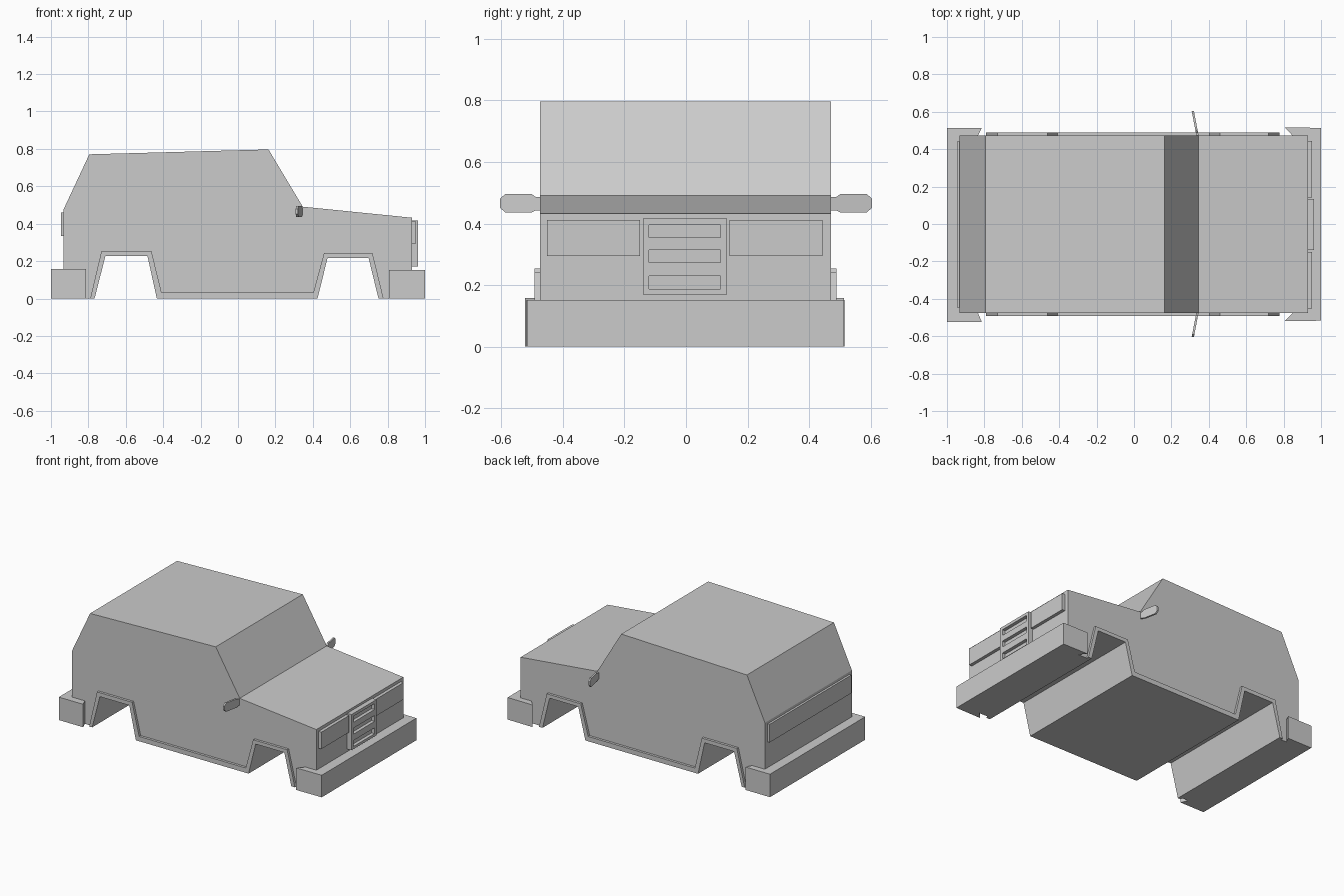
import bpy, bmesh

cube = bpy.data.objects.get("Cube")
if cube:
    bpy.data.objects.remove(cube, do_unlink=True)

# One plain grey for the whole vehicle
grey = bpy.data.materials.new("plain_grey")
grey.use_nodes = True
colour = (0.6, 0.6, 0.6, 1)
grey.diffuse_color = colour
grey.node_tree.nodes["Principled BSDF"].inputs["Base Color"].default_value = colour


def prism(name, outline, place, low, high):
    """Extrude a 2D outline from low to high; place(a, b, depth) gives x, y, z."""
    bm = bmesh.new()
    ends = [[bm.verts.new(place(a, b, d)) for a, b in outline] for d in (low, high)]
    for ring in ends:
        bm.faces.new(ring)
    count = len(outline)
    for i in range(count):
        j = (i + 1) % count
        bm.faces.new((ends[0][i], ends[0][j], ends[1][j], ends[1][i]))
    bmesh.ops.recalc_face_normals(bm, faces=bm.faces)
    mesh = bpy.data.meshes.new(name)
    bm.to_mesh(mesh)
    bm.free()
    mesh.materials.append(grey)
    obj = bpy.data.objects.new(name, mesh)
    bpy.context.collection.objects.link(obj)
    return obj


def side_on(x, z, y):
    return (x, y, z)


def end_on(y, z, x):
    return (x, y, z)


def plan(x, y, z):
    return (x, y, z)


def box(name, x, y, z):
    outline = [(y[0], z[0]), (y[1], z[0]), (y[1], z[1]), (y[0], z[1])]
    return prism(name, outline, end_on, *x)


# Wheel arch openings, shared by the body and its trim
rear_arch = [(-0.767, 0), (-0.709, 0.227), (-0.484, 0.227), (-0.434, 0)]
front_arch = [(0.425, 0), (0.479, 0.218), (0.698, 0.218), (0.751, 0)]
arches = rear_arch + front_arch

# Body shell
upper = [(0.93, 0), (0.93, 0.432), (0.346, 0.491), (0.163, 0.797),
         (-0.795, 0.771), (-0.932, 0.478), (-0.932, 0)]
prism("body", arches + upper, side_on, -0.475, 0.472)

# Sill and wheel arch trim on each side
trim_top = [(0.778, 0), (0.719, 0.243), (0.46, 0.243), (0.403, 0.033),
            (-0.409, 0.033), (-0.463, 0.254), (-0.73, 0.254), (-0.79, 0)]
for side, inner, outer in (("right", -0.492, -0.47), ("left", 0.467, 0.489)):
    prism(side + "_trim", arches + trim_top, side_on, inner, outer)

# Wraparound bumpers with slanted ends
front_bumper = [(1, -0.517), (1, 0.514), (0.807, 0.516), (0.85, 0.47),
                (0.85, -0.474), (0.807, -0.519)]
prism("front_bumper", front_bumper, plan, 0, 0.152)
rear_bumper = [(-1, -0.523), (-1, 0.514), (-0.814, 0.514), (-0.835, 0.47),
               (-0.835, -0.474), (-0.814, -0.523)]
prism("rear_bumper", rear_bumper, plan, 0, 0.158)

# Headlights and tailgate panel
box("right_headlight", (0.92, 0.952), (-0.452, -0.15), (0.295, 0.411))
box("left_headlight", (0.92, 0.952), (0.142, 0.444), (0.295, 0.411))
box("tailgate_panel", (-0.947, -0.92), (-0.447, 0.442), (0.335, 0.46))

# Grille with three recessed slots
grille = box("grille", (0.92, 0.963), (-0.14, 0.133), (0.17, 0.416))
slots = []
for z in (0.188, 0.273, 0.355):
    slot = box("grille_slot_cutter", (0.94, 0.99), (-0.12, 0.112), (z, z + 0.041))
    slot.hide_render = True
    cut = grille.modifiers.new("slot", "BOOLEAN")
    cut.operation = "DIFFERENCE"
    cut.object = slot
    slots.append(slot)
bpy.context.view_layer.update()
result = grille.evaluated_get(bpy.context.evaluated_depsgraph_get())
carved = bpy.data.meshes.new_from_object(result)
grille.modifiers.clear()
grille.data = carved
for slot in slots:
    bpy.data.objects.remove(slot, do_unlink=True)

# Door mirrors: thin swept-forward paddles on short stems
paddle = [(0.46, 0.443), (0.488, 0.443), (0.502, 0.436), (0.588, 0.436),
          (0.605, 0.452), (0.605, 0.48), (0.588, 0.496), (0.502, 0.496),
          (0.488, 0.486), (0.46, 0.486)]
for side, sign in (("right", -1), ("left", 1)):
    def swept(y, z, depth, sign=sign):
        return (0.339 - 0.19 * (y - 0.475) + depth, sign * y, z)
    prism(side + "_mirror", paddle, swept, -0.006, 0.006)
